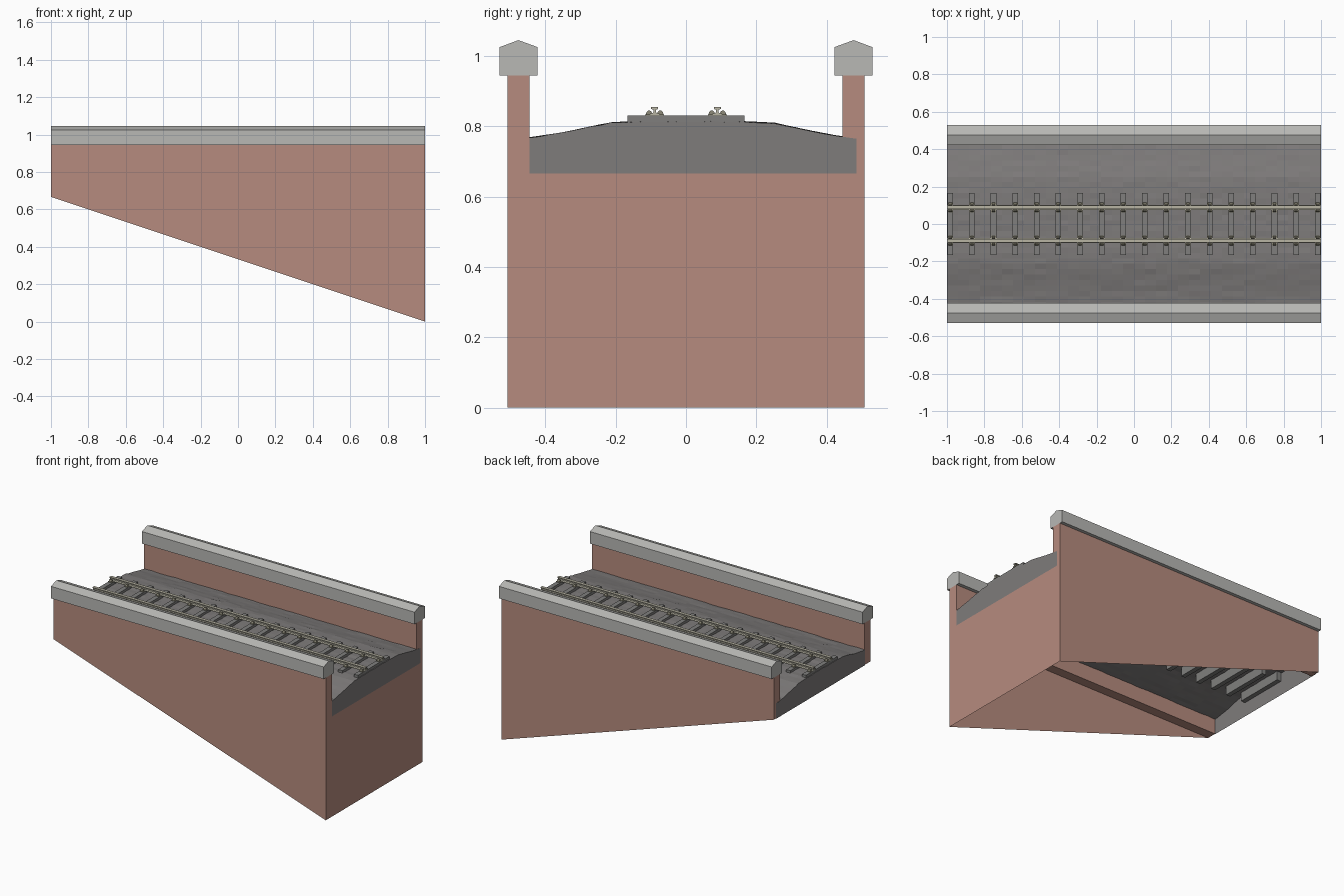
import bpy, bmesh, math, random

if "Cube" in bpy.data.objects:
    bpy.data.objects.remove(bpy.data.objects["Cube"])

random.seed(4)


def material(name, rgb):
    m = bpy.data.materials.new(name)
    m.diffuse_color = (*rgb, 1)
    m.use_nodes = True
    m.node_tree.nodes["Principled BSDF"].inputs["Base Color"].default_value = m.diffuse_color
    return m


BRICK = material("brick", (0.47, 0.26, 0.21))
STONE = material("coping stone", (0.48, 0.48, 0.46))
GRAVEL = material("gravel", (0.21, 0.20, 0.198))
CONCRETE = material("sleeper grey", (0.215, 0.213, 0.207))
STEEL = material("rail steel", (0.48, 0.46, 0.37))
CLIP = material("clip metal", (0.27, 0.255, 0.19))


def finish(bm, name, mat, recalc=False):
    if recalc:
        bmesh.ops.recalc_face_normals(bm, faces=bm.faces[:])
    mesh = bpy.data.meshes.new(name)
    bm.to_mesh(mesh)
    bm.free()
    mesh.materials.append(mat)
    ob = bpy.data.objects.new(name, mesh)
    bpy.context.collection.objects.link(ob)
    return ob


def prism(bm, profile, x0, x1):
    """Solid from a (y, z) outline swept along x."""
    a = [bm.verts.new((x0, y, z)) for y, z in profile]
    b = [bm.verts.new((x1, y, z)) for y, z in profile]
    n = len(profile)
    bm.faces.new(a)
    bm.faces.new(b[::-1])
    for i in range(n):
        j = (i + 1) % n
        bm.faces.new((a[j], a[i], b[i], b[j]))


def rect(y0, y1, z0, z1):
    return [(y0, z0), (y1, z0), (y1, z1), (y0, z1)]


FLOOR, WALL_TOP, HALF = 0.667, 0.945, 0.508

# Side walls and copings, mirrored left and right
for s, side in ((-1, "front"), (1, "back")):
    bm = bmesh.new()
    prism(bm, rect(s * 0.445, s * HALF, FLOOR, WALL_TOP), -1, 1)
    bmesh.ops.recalc_face_normals(bm, faces=bm.faces[:])
    # thin sloping skirt below the parapet
    tri = [bm.verts.new((x, s * HALF, z)) for x, z in ((-1, FLOOR), (1, 0), (1, FLOOR))]
    bm.faces.new(tri if s < 0 else tri[::-1])
    finish(bm, side + "_wall", BRICK)

    bm = bmesh.new()
    prism(bm, [(s * y, z) for y, z in
               ((0.422, 0.945), (0.53, 0.945), (0.53, 1.025), (0.477, 1.045), (0.422, 1.025))], -1, 1)
    finish(bm, side + "_coping", STONE, True)

# End wall under the track at the tall end
bm = bmesh.new()
bm.faces.new([bm.verts.new((1, y, z)) for y, z in rect(-HALF, HALF, 0, FLOOR)])
finish(bm, "end_wall", BRICK)

# Gravel bed: rough open surface with a skirt at each end
BED = [(-0.445, 0.768), (-0.35, 0.782), (-0.22, 0.81), (-0.16, 0.814),
       (0.16, 0.814), (0.25, 0.81), (0.35, 0.788), (0.44, 0.771), (0.485, 0.767)]


def bed_height(y):
    for (ya, za), (yb, zb) in zip(BED, BED[1:]):
        if y <= yb + 1e-6:
            return za + (zb - za) * (y - ya) / (yb - ya)


NX, NY, XE = 34, 32, 1.001
bm = bmesh.new()
grid = []
for i in range(NX + 1):
    row = []
    for j in range(NY + 1):
        y = -0.445 + 0.93 * j / NY
        z = bed_height(y) + random.uniform(-0.003, 0.001)
        row.append(bm.verts.new((-XE + 2 * XE * i / NX, y, z)))
    grid.append(row)
for i in range(NX):
    for j in range(NY):
        bm.faces.new((grid[i][j], grid[i + 1][j], grid[i + 1][j + 1], grid[i][j + 1]))
for row, flip in ((grid[0], True), (grid[-1], False)):
    low = [bm.verts.new((v.co.x, v.co.y, FLOOR - 0.002)) for v in row]
    for j in range(NY):
        f = (low[j], low[j + 1], row[j + 1], row[j])
        bm.faces.new(f[::-1] if flip else f)
finish(bm, "gravel_bed", GRAVEL)

# Sleepers with rail plates and clips
sleepers, clips = bmesh.new(), bmesh.new()
COUNT, RAIL_Y = 18, 0.089
for k in range(COUNT):
    x = -0.982 + 1.964 * k / (COUNT - 1)
    prism(sleepers, rect(-0.166, 0.166, 0.755, 0.83), x - 0.015, x + 0.015)
    for s in (-1, 1):
        c = s * RAIL_Y
        prism(clips, rect(c - 0.027, c + 0.027, 0.829, 0.834), x - 0.014, x + 0.014)
        for t in (-1, 1):
            hump = [(c + t * 0.016 + 0.009 * math.cos(a), 0.834 + 0.011 * math.sin(a))
                    for a in (math.pi * n / 5 for n in range(6))]
            prism(clips, hump, x - 0.009, x + 0.009)
finish(sleepers, "sleepers", CONCRETE, True)
finish(clips, "rail_clips", CLIP, True)

# Rails: foot, web and head in one section
half = [(0.013, 0.832), (0.013, 0.836), (0.003, 0.839), (0.003, 0.847), (0.01, 0.849), (0.01, 0.855)]
section = half + [(-y, z) for y, z in reversed(half)]
for s, side in ((-1, "front"), (1, "back")):
    bm = bmesh.new()
    prism(bm, [(y + s * RAIL_Y, z) for y, z in section], -1, 1)
    finish(bm, side + "_rail", STEEL, True)
